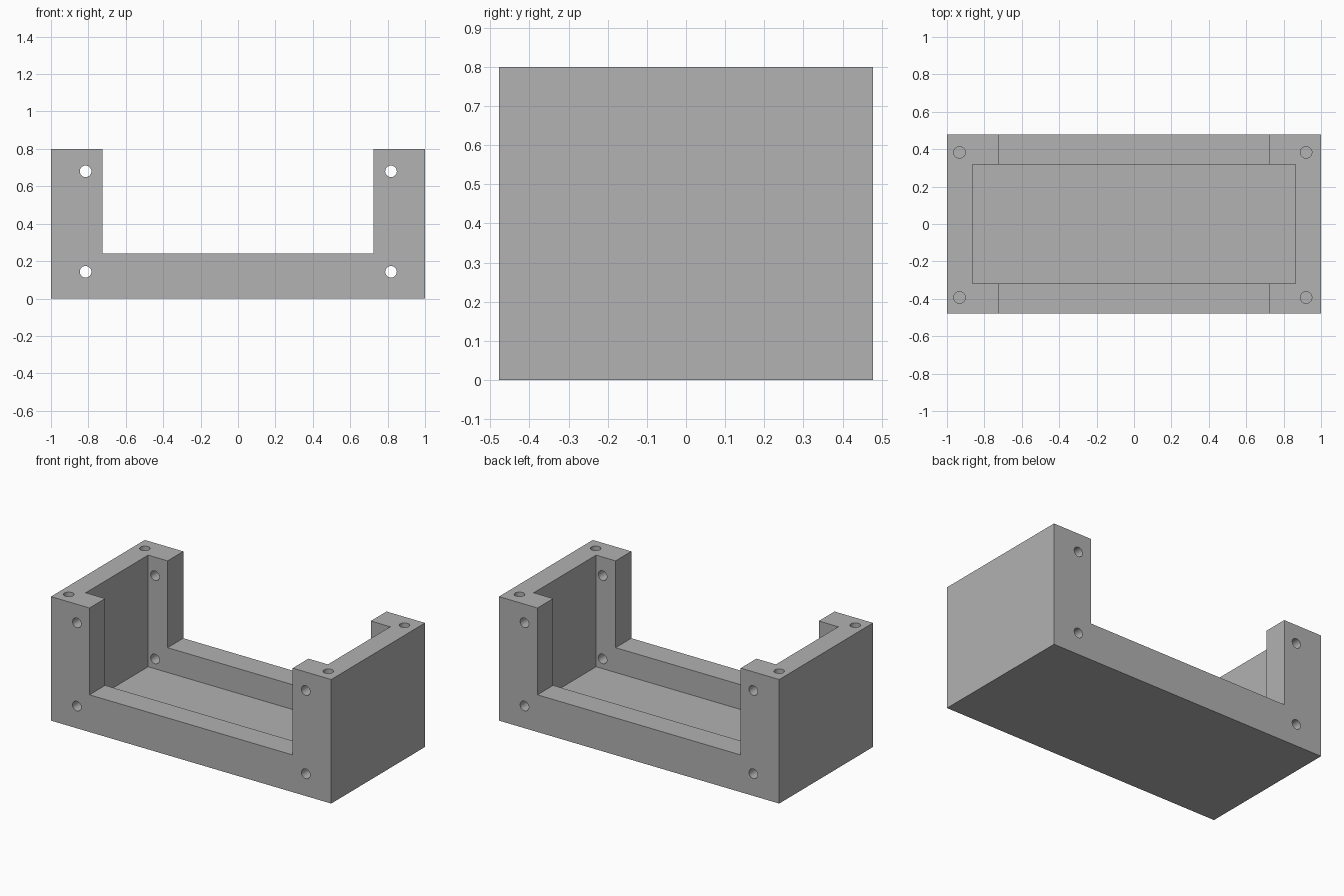
import bpy, math

default = bpy.data.objects.get("Cube")
if default:
    bpy.data.objects.remove(default, do_unlink=True)

# Overall dimensions
W, D, H = 2.0, 0.956, 0.8
HOLE_R, HOLE_DEPTH = 0.031, 0.3

grey = bpy.data.materials.new("plain grey")
grey.use_nodes = True
colour = (0.445, 0.445, 0.445, 1)
grey.diffuse_color = colour
grey.node_tree.nodes["Principled BSDF"].inputs["Base Color"].default_value = colour


def box(name, sx, sy, z0, z1):
    """Box centred on x and y, spanning z0 to z1."""
    bpy.ops.mesh.primitive_cube_add(size=1, location=(0, 0, (z0 + z1) / 2))
    ob = bpy.context.object
    ob.name = name
    ob.scale = (sx, sy, z1 - z0)
    bpy.ops.object.transform_apply(location=True, rotation=True, scale=True)
    ob.data.materials.append(grey)
    return ob


def rod(name, location, length, tilt=0):
    bpy.ops.mesh.primitive_cylinder_add(vertices=32, radius=HOLE_R, depth=length,
                                        location=location, rotation=(tilt, 0, 0))
    ob = bpy.context.object
    ob.name = name
    ob.data.materials.append(grey)
    return ob


# Solid block, open cavity and the wide notch through front and back walls
tray = box("open_tray", W, D, 0, H)
cutters = [box("cavity_cutter", 1.728, 0.636, 0.08, H + 0.2),
           box("notch_cutter", 1.45, D + 0.2, 0.24, H + 0.3)]

# Screw holes through the front and back walls
for x in (-0.815, 0.818):
    for z in (0.143, 0.68):
        cutters.append(rod("wall_hole_cutter", (x, 0, z), D + 0.2, math.pi / 2))

# Blind screw holes in the four corner tops
for x in (-0.933, 0.92):
    for y in (-0.393, 0.383):
        cutters.append(rod("top_hole_cutter", (x, y, H), HOLE_DEPTH * 2))

# Cut everything out of the block
bpy.ops.object.select_all(action='DESELECT')
tray.select_set(True)
bpy.context.view_layer.objects.active = tray
for cutter in cutters:
    cut = tray.modifiers.new("cut", 'BOOLEAN')
    cut.operation = 'DIFFERENCE'
    cut.solver = 'EXACT'
    cut.object = cutter
    bpy.ops.object.modifier_apply(modifier=cut.name)
    bpy.data.objects.remove(cutter, do_unlink=True)

bpy.ops.object.shade_smooth_by_angle(angle=math.radians(30))
